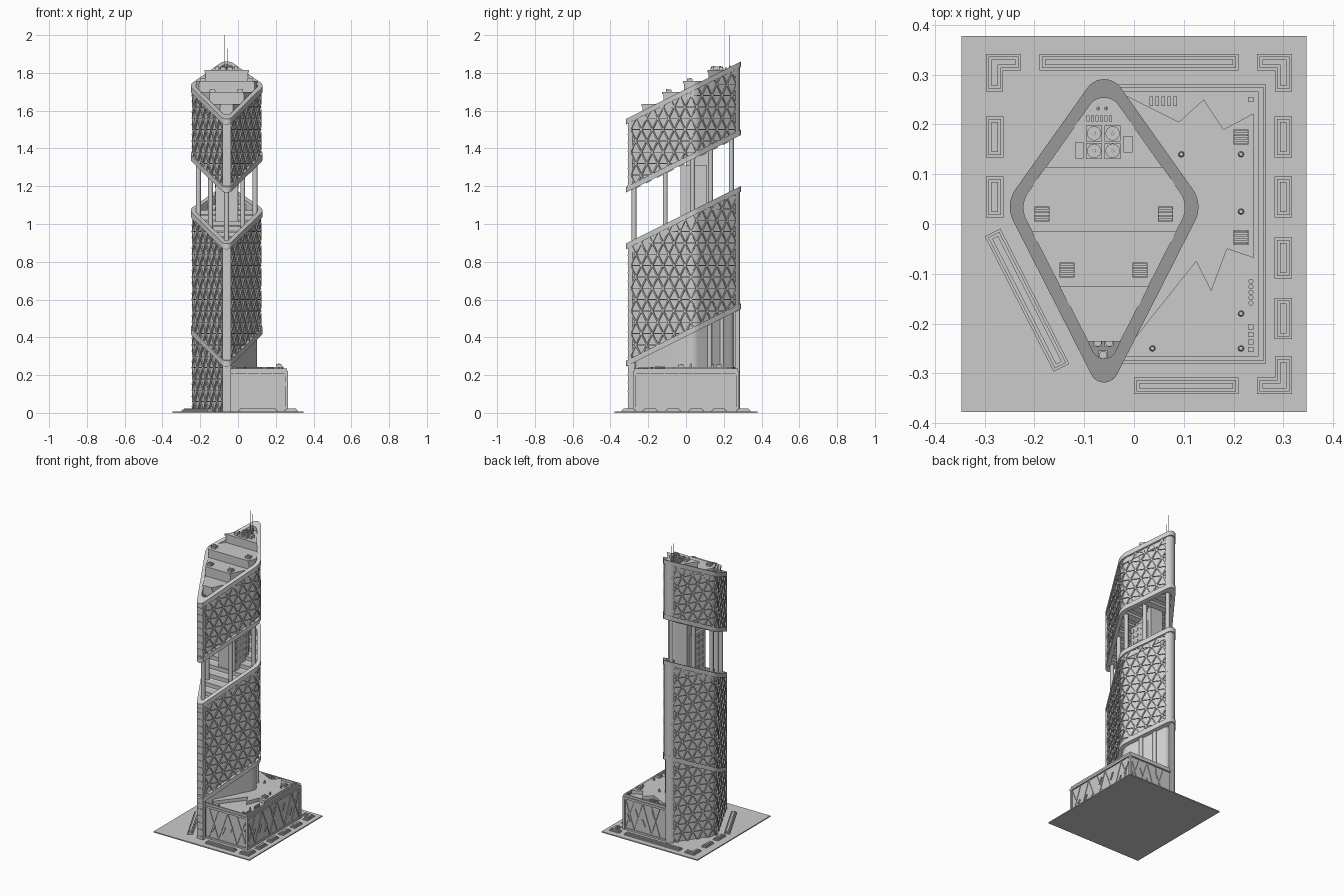
import bpy, bmesh, math, random
from mathutils import Vector, Matrix

if "Cube" in bpy.data.objects:
    bpy.data.objects.remove(bpy.data.objects["Cube"])

random.seed(4)
CX, CY, INR = -0.06, 0.0246, 0.167      # tower axis, incentre and inradius of the kite plan
parts = {}

def bm_of(name):
    return parts.setdefault(name, bmesh.new())

def slope(z0):                          # slanted cut plane, z0 at the front tip
    return lambda y: z0 + 0.5 * (y + 0.31)

def flat(z):
    return lambda y: z

def box(name, x0, x1, y0, y1, z0, z1):
    m = Matrix.Translation(((x0 + x1) / 2, (y0 + y1) / 2, (z0 + z1) / 2)) @ Matrix.Diagonal((x1 - x0, y1 - y0, z1 - z0, 1))
    bmesh.ops.create_cube(bm_of(name), size=1, matrix=m)

def cbox(name, x, y, w, d, z0, z1):
    box(name, x - w / 2, x + w / 2, y - d / 2, y + d / 2, z0, z1)

def cyl(name, x, y, r, z0, z1, n=16, r2=None):
    bmesh.ops.create_cone(bm_of(name), cap_ends=True, segments=n, radius1=r, radius2=r if r2 is None else r2,
                          depth=z1 - z0, matrix=Matrix.Translation((x, y, (z0 + z1) / 2)))

def bar(name, p, q, w):
    d = q - p
    if d.length < 1e-4:
        return
    m = Matrix.Translation((p + q) / 2) @ d.to_track_quat('Z', 'Y').to_matrix().to_4x4() @ Matrix.Diagonal((w, w, d.length, 1))
    bmesh.ops.create_cube(bm_of(name), size=1, matrix=m)

def prism(name, pts, zb, zt, hole=None):
    bm = bm_of(name)
    rings = [[[bm.verts.new((x, y, f(y))) for x, y in loop] for f in (zb, zt)] for loop in ([pts] + ([hole] if hole else []))]
    n = len(pts)
    for b, t in rings:
        for i in range(n):
            j = (i + 1) % n
            bm.faces.new((b[i], b[j], t[j], t[i]))
    for k in (0, 1):
        if hole:
            for i in range(n):
                j = (i + 1) % n
                bm.faces.new((rings[0][k][i], rings[0][k][j], rings[1][k][j], rings[1][k][i]))
        else:
            bm.faces.new(rings[0][k])

def plan(d=0.0, n=10):                  # kite plan with rounded corners, inset by d
    corners = [((0, -0.344), 0.028), ((0.195, 0.039), 0.06), ((0, 0.314), 0.04), ((-0.195, 0.039), 0.06)]
    out, k = [], 1 - d / INR
    for i, (c, r) in enumerate(corners):
        c = Vector(c)
        a = (Vector(corners[i - 1][0]) - c).normalized()
        b = (Vector(corners[(i + 1) % 4][0]) - c).normalized()
        half = a.angle(b) / 2
        mid = c + (a + b).normalized() * r / math.sin(half)
        s = c + a * r / math.tan(half) - mid
        for j in range(n + 1):
            v = Matrix.Rotation((math.pi - 2 * half) * j / n, 2) @ s + mid
            out.append((CX + v.x * k, CY + (v.y - CY) * k))
    return out

def clip(pts, axis, lim, keep):         # keep = 1: above the limit, -1: below
    out = []
    for i, p in enumerate(pts):
        q = pts[(i + 1) % len(pts)]
        a, b = (p[axis] - lim) * keep, (q[axis] - lim) * keep
        if a >= 0:
            out.append(p)
        if a * b < 0:
            t = a / (a - b)
            out.append((p[0] + (q[0] - p[0]) * t, p[1] + (q[1] - p[1]) * t))
    return out

# facade path on the right half, from front corner to back corner
loop = [Vector(p) for p in plan(0.003)]
path = loop[9:24]
def at(s):
    for a, b in zip(path, path[1:]):
        l = (b - a).length
        if s <= l:
            return a.lerp(b, s / l)
        s -= l
    return path[-1]
LEN = sum((b - a).length for a, b in zip(path, path[1:]))

def diagrid(name, zb, zt, sides):
    n, row = 20, 0.06
    ds = LEN / n
    for side in sides:
        def seg(s0, z0, s1, z1, w):
            for h in (0, 0.5):
                e = []
                for t in (h, h + 0.5):
                    p = at(s0 + (s1 - s0) * t)
                    e.append(Vector((CX + side * (p.x - CX), p.y, z0 + (z1 - z0) * t)))
                a, b = e
                lo, hi = 0.0, 1.0
                for f, g in ((a.z - zb(a.y), b.z - zb(b.y)), (zt(a.y) - a.z, zt(b.y) - b.z)):
                    if f < 0 and g < 0:
                        hi = -1
                    elif f < 0:
                        lo = max(lo, f / (f - g))
                    elif g < 0:
                        hi = min(hi, f / (f - g))
                if hi > lo:
                    bar(name, a.lerp(b, lo), a.lerp(b, hi), w)
        for r in range(int(1.9 / row)):
            z = r * row
            for i in range(n):
                up = (i + r) % 2
                seg(i * ds, z + row * (1 - up), (i + 1) * ds, z + row * up, 0.007)
                seg(i * ds, z, (i + 1) * ds, z, 0.004)

def rim(name, z0):                      # slanted edge band
    prism(name, plan(-0.004), slope(z0), slope(z0 + 0.03), plan(0.02))

# glazed volumes, edge bands and diagrid
for name, a, b in (("middle_block", 0.25, 0.90), ("upper_block", 1.17, 1.56)):
    prism(name, plan(0.01), slope(a + 0.01), slope(b - 0.045))
    prism(name + "_parapet", plan(0.006), slope(b - 0.06), slope(b - 0.01), plan(0.018))
    rim(name + "_bottom_band", a)
    rim(name + "_top_band", b - 0.03)
    diagrid(name + "_diagrid", slope(a + 0.02), slope(b - 0.02), (-1, 1))
    prism(name + "_back_corner", clip(plan(0), 1, 0.262, 1), slope(a), slope(b - 0.01))
prism("lower_left_body", clip(plan(0.01), 0, CX, -1), flat(0), slope(0.26))
prism("lower_right_body", clip(plan(0.022), 0, CX, 1), flat(0), slope(0.26))
prism("lower_back_corner", clip(clip(plan(0), 1, 0.262, 1), 0, CX + 0.01, -1), flat(0), slope(0.26))
diagrid("lower_diagrid", flat(0.005), slope(0.25), (-1,))
for x, y in ((0.05, 0.125), (0.0, 0.19)):
    cyl("lower_columns", x, y, 0.012, 0.2, slope(0.25)(y) + 0.02)

# ladder-like front spine
for a, b in ((0, 0.9), (1.18, 1.56)):
    box("front_spine", CX - 0.017, CX + 0.017, -0.308, -0.27, a, b)
    for s in (-1, 1):
        cbox("front_spine_rails", CX + s * 0.02, -0.296, 0.006, 0.022, a, b)
    for i in range(int((b - a) / 0.045)):
        cbox("front_spine_rungs", CX, -0.302, 0.04, 0.018, a + 0.02 + i * 0.045, a + 0.027 + i * 0.045)

# open sky garden: steps, soffit ribs, columns and core
for i in range(9):
    y = -0.27 + i * 0.058
    c = clip(clip(plan(0.02), 1, y, 1), 1, y + 0.058, -1)
    prism("garden_steps", c, flat(slope(0.83)(y)), flat(slope(0.88)(y)))
    prism("soffit_ribs", clip(c, 1, y + 0.03, -1), slope(1.165), slope(1.19))
for x, y in ((0, -0.275), (-0.085, -0.11), (0.085, -0.11), (-0.15, 0.035), (0.15, 0.035), (-0.085, 0.13), (0.085, 0.13), (0, 0.24)):
    cyl("garden_columns", CX + x, y, 0.013, slope(0.83)(y), slope(1.2)(y), 20)
box("service_core", -0.12, 0.0, -0.03, 0.11, 0.98, 1.31)
box("service_core_inner", -0.105, -0.015, 0.0, 0.14, 0.98, 1.42)
for z in range(6):
    for y in (-0.01, 0.025, 0.06, 0.095):
        cbox("core_panels", -0.06, y, 0.124, 0.02, 1.07 + z * 0.04, 1.09 + z * 0.04)

# stepped roof terraces
terr = [(-0.23, -0.12, 1.635), (-0.12, -0.01, 1.70), (-0.01, 0.12, 1.757), (0.12, 0.29, 1.815)]
for y0, y1, z in terr:
    c = clip(clip(plan(0.021), 1, y0, 1), 1, y1, -1)
    prism("roof_terraces", c, flat(z - 0.09), flat(z - 0.012))
    prism("roof_terrace_slabs", clip(clip(plan(0.02), 1, y0 - 0.006, 1), 1, y1, -1), flat(z - 0.012), flat(z))

def fan(x, y, s, z):
    cbox("fan_housings", x, y, s, s, z, z + 0.012)
    cyl("fan_rings", x, y, s * 0.45, z + 0.012, z + 0.016)
    cyl("fan_hubs", x, y, s * 0.12, z + 0.016, z + 0.021, 8)
    for k in range(6):
        d = Vector((math.cos(k * math.pi / 3), math.sin(k * math.pi / 3), 0)) * s * 0.42
        bar("fan_blades", Vector((x, y, z + 0.017)), Vector((x, y, z + 0.017)) + d, 0.003)

def vent(x, y, z):
    cbox("louvre_vents", x, y, 0.03, 0.03, z, z + 0.01)
    for k in range(4):
        cbox("louvre_slats", x, y - 0.011 + k * 0.0073, 0.028, 0.004, z + 0.01, z + 0.015)

# roof equipment and masts
for x in (-0.08, -0.043):
    for y in (0.147, 0.182):
        fan(x, y, 0.032, 1.815)
for x, y in ((-0.073, -0.238), (-0.05, -0.238), (-0.062, -0.263)):
    fan(x, y, 0.018, slope(1.52)(y))
for x, y, z in ((-0.185, 0.02, 1.757), (0.063, 0.02, 1.757), (-0.135, -0.092, 1.70), (0.012, -0.092, 1.70)):
    vent(x, y, z)
for x, y in ((-0.11, 0.148), (-0.012, 0.16)):
    cbox("roof_units", x, y, 0.018, 0.033, 1.815, 1.833)
for i in range(6):
    cbox("roof_small_units", -0.092 + i * 0.009, 0.212, 0.006, 0.012, 1.815, 1.828)
for x, top in ((-0.072, 2.0), (-0.056, 1.93)):
    cyl("mast_feet", x, 0.232, 0.004, 1.815, 1.84, 10)
    cyl("masts", x, 0.232, 0.0018, 1.815, top, 8, 0.0012)

# site plate and podium
box("site_plate", -0.347, 0.347, -0.378, 0.378, 0, 0.007)
box("podium_walls", -0.05, 0.256, -0.27, 0.27, 0, 0.215)
box("podium_roof", -0.05, 0.265, -0.28, 0.28, 0.208, 0.222)
box("podium_base", -0.05, 0.262, -0.276, 0.276, 0, 0.018)
for s in (-1, 1):
    cbox("podium_parapet", 0.107, s * 0.27, 0.3, 0.01, 0.222, 0.236)
    cbox("podium_posts", 0.257, s * 0.272, 0.014, 0.014, 0, 0.215)
box("podium_parapet", 0.25, 0.26, -0.275, 0.275, 0.222, 0.236)

def zigzag(p, q, n):                    # slanted mullions on a podium wall
    u = [i / n for i in range(n + 1)]
    for i in range(n):
        for z0, z1 in ((0.02, 0.208), (0.208, 0.02)) if i % 3 == 0 else (((0.02, 0.208),) if i % 2 else ((0.208, 0.02),)):
            a, b = p.lerp(q, u[i]), p.lerp(q, u[i + 1])
            a.z, b.z = z0, z1
            bar("podium_mullions", a, b, 0.005)
        c = p.lerp(q, u[i] + random.uniform(0.2, 0.8) / n)
        c.z = random.uniform(0.05, 0.14)
        bar("podium_panels", c, c + (q - p) / n * 0.3 + Vector((0, 0, 0.045)), 0.009)
zigzag(Vector((-0.02, -0.271, 0)), Vector((0.25, -0.271, 0)), 4)
zigzag(Vector((0.257, -0.265, 0)), Vector((0.257, 0.265, 0)), 7)
zigzag(Vector((0.0, 0.271, 0)), Vector((0.25, 0.271, 0)), 4)

# jagged raised deck on the podium roof and small rooftop items
prism("podium_deck", [(-0.02, 0.26), (0.09, 0.205), (0.14, 0.25), (0.18, 0.19), (0.24, 0.222), (0.24, -0.068), (0.187, -0.05),
                      (0.155, -0.135), (0.125, -0.075), (-0.01, -0.245), (-0.05, -0.2), (-0.05, 0.2)], flat(0.22), flat(0.244))
for y in (0.175, -0.027):
    vent(0.215, y, 0.244)
for x, y in ((0.095, 0.14), (0.215, 0.14), (0.215, 0.025), (0.215, -0.18), (0.215, -0.25), (0.037, -0.25)):
    z = 0.244 if y > -0.1 else 0.222
    cyl("roof_caps", x, y, 0.006, z, z + 0.018, 12, 0.004)
for i in range(5):
    cbox("podium_units", 0.035 + i * 0.012, 0.247, 0.007, 0.019, 0.222, 0.24)
    cyl("podium_tanks", 0.235, -0.115 - i * 0.011, 0.005, 0.222, 0.245, 12)
for y in (-0.207, -0.222, -0.237, -0.252, 0.25):
    cbox("podium_units", 0.235, y, 0.011, 0.01, 0.222, 0.238)

# planters: plinth, rim and planting bed
LAYERS = ((0, 0.012), (0.005, 0.019), (0.011, 0.023))
def planter(x, y, w, l, ang=0):
    c, s = math.cos(ang), math.sin(ang)
    for d, z in LAYERS:
        a, b = w / 2 - d, l / 2 - d
        prism("planters", [(x + u * c - v * s, y + u * s + v * c) for u, v in ((-a, -b), (a, -b), (a, b), (-a, b))], flat(0.005), flat(z))
for y in (0.175, 0.054):
    planter(-0.28, y, 0.035, 0.082)
for y in (0.175, 0.054, -0.068, -0.19):
    planter(0.3, y, 0.035, 0.082)
planter(0.01, 0.325, 0.40, 0.034)
planter(0.105, -0.325, 0.21, 0.034)
planter(-0.215, -0.153, 0.035, 0.305, math.atan2(0.14, 0.275))
for x, y, sx, sy in ((-0.297, 0.342, 1, -1), (0.317, 0.342, -1, -1), (0.317, -0.342, -1, 1)):
    for d, z in LAYERS:
        prism("corner_planters", [(x + sx * u, y + sy * v) for u, v in ((d, d), (0.07 - d, d), (0.07 - d, 0.034 - d),
              (0.034 - d, 0.034 - d), (0.034 - d, 0.076 - d), (d, 0.076 - d))], flat(0.005), flat(z))

# turn every part into an object
for name, bm in parts.items():
    bmesh.ops.recalc_face_normals(bm, faces=bm.faces)
    me = bpy.data.meshes.new(name)
    bm.to_mesh(me)
    bm.free()
    me.polygons.foreach_set("use_smooth", [True] * len(me.polygons))
    me.set_sharp_from_angle(angle=math.radians(30))
    bpy.context.collection.objects.link(bpy.data.objects.new(name, me))
